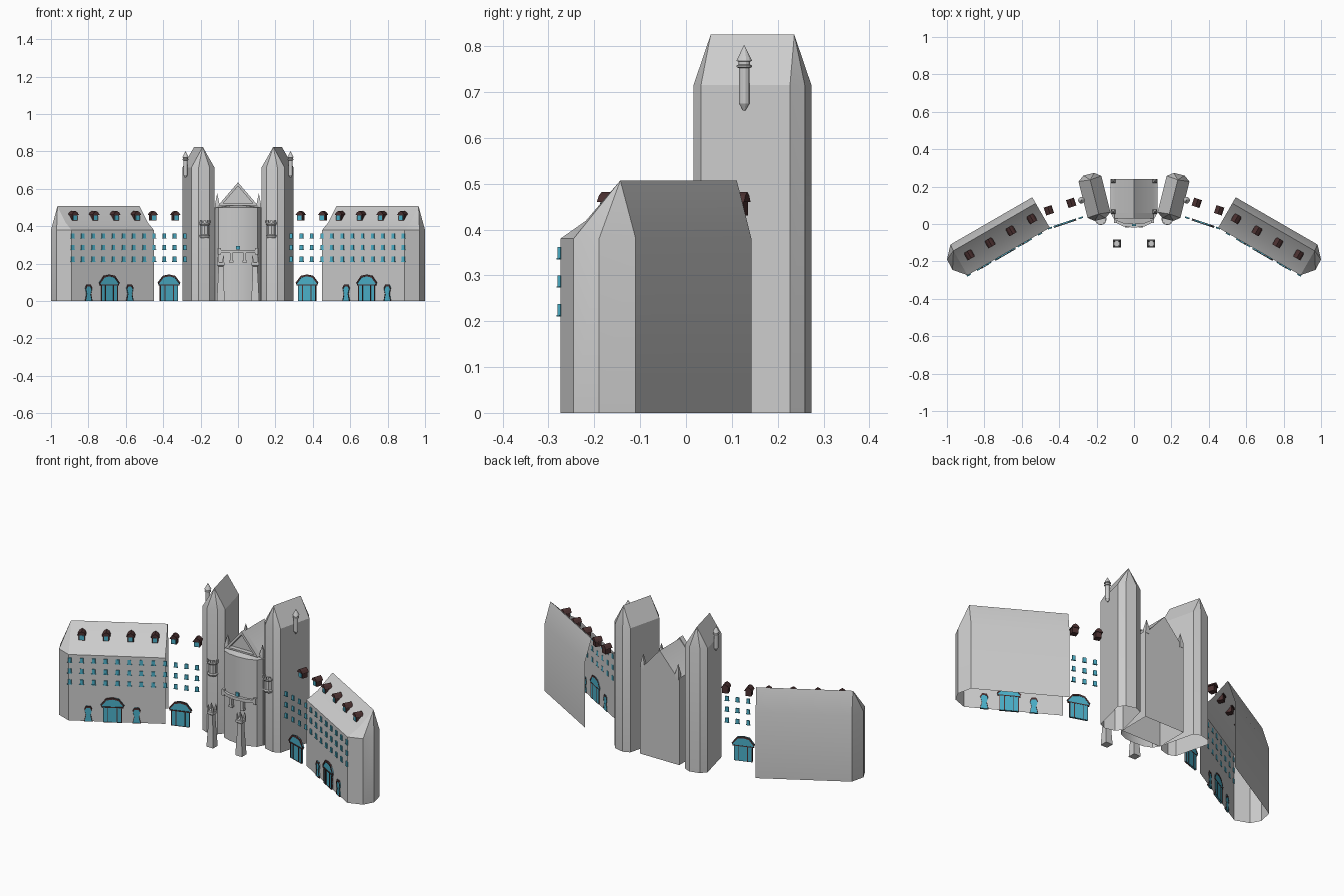
import bpy, bmesh, math
from mathutils import Matrix, Vector

if "Cube" in bpy.data.objects:
    bpy.data.objects.remove(bpy.data.objects["Cube"])

I = Matrix.Identity(4)


def material(name, rgb):
    m = bpy.data.materials.new(name)
    m.diffuse_color = (*rgb, 1)
    m.use_nodes = True
    m.node_tree.nodes["Principled BSDF"].inputs["Base Color"].default_value = m.diffuse_color
    return m


BLUE = material("blue_glass", (0.07, 0.43, 0.58))
BROWN = material("dark_brown", (0.07, 0.03, 0.03))


def frame(x, y, deg):
    return Matrix.Translation((x, y, 0)) @ Matrix.Rotation(math.radians(deg), 4, 'Z')


def add(bm, pts, faces, M=I):
    vs = [bm.verts.new(M @ Vector(p)) for p in pts]
    for f in faces:
        bm.faces.new([vs[i] for i in f])


def plate(bm, outline, y0, y1, M=I):
    """Extrude an x-z outline along y."""
    n = len(outline)
    pts = [(x, y, z) for y in (y0, y1) for x, z in outline]
    add(bm, pts, [range(n), range(n, 2 * n)] +
        [(i, (i + 1) % n, n + (i + 1) % n, n + i) for i in range(n)], M)


def ring(bm, outline, k, c, y0, y1, M=I):
    """Frame between an outline and its copy scaled by k about c."""
    n = len(outline)
    inner = [(c[0] + (x - c[0]) * k, c[1] + (z - c[1]) * k) for x, z in outline]
    pts = [(x, y, z) for o in (outline, inner) for y in (y0, y1) for x, z in o]
    faces = []
    for i in range(n):
        j = (i + 1) % n
        for a, b in ((0, n), (n, 3 * n), (3 * n, 2 * n), (2 * n, 0)):
            faces.append((a + i, a + j, b + j, b + i))
    add(bm, pts, faces, M)


def box(bm, x0, x1, y0, y1, z0, z1, M=I):
    plate(bm, [(x0, z0), (x1, z0), (x1, z1), (x0, z1)], y0, y1, M)


def lathe(bm, prof, n, M=I):
    """Revolve (radius, z) pairs with n sides."""
    pts = [(r * math.cos(2 * math.pi * (i + .5) / n), r * math.sin(2 * math.pi * (i + .5) / n), z)
           for r, z in prof for i in range(n)]
    faces = [(a * n + i, a * n + (i + 1) % n, (a + 1) * n + (i + 1) % n, (a + 1) * n + i)
             for a in range(len(prof) - 1) for i in range(n)]
    add(bm, pts, faces + [range(n), range(len(pts) - n, len(pts))], M)


def finish(bm, name, mat=None, mirror=True):
    bmesh.ops.recalc_face_normals(bm, faces=bm.faces)
    me = bpy.data.meshes.new(name)
    bm.to_mesh(me)
    bm.free()
    ob = bpy.data.objects.new(name, me)
    bpy.context.collection.objects.link(ob)
    if mat:
        me.materials.append(mat)
    bpy.ops.object.select_all(action='DESELECT')
    ob.select_set(True)
    bpy.context.view_layer.objects.active = ob
    bpy.ops.object.shade_smooth_by_angle(angle=math.radians(25))
    if mirror:
        mod = ob.modifiers.new("Mirror", 'MIRROR')
        mod.use_mirror_merge = False
    return ob


WING, LINK = frame(.45, -.02, -30), frame(.45, -.02, -18.4)


def on_wing(x):
    return WING @ Matrix.Translation(((x - .45) / .866, 0, 0))


def on_link(x):
    return LINK @ Matrix.Translation(((x - .45) / .949, 0, 0))


# Wings: shells open below and at the inner end, with a rounded outer end
E, R = .38, .507
foot = [(0, 0), (.508, 0), (.563, .065), (.561, .128), (.505, .188), (0, .188)]
pts = [(x, y, 0) for x, y in foot] + [(x, y, E) for x, y in foot]
pts += [(0, .064, .419), (.508, .064, .419), (0, .151, R), (.508, .151, R)]
faces = [(i, i + 1, i + 7, i + 6) for i in range(5)]
faces += [(6, 7, 13, 12), (12, 13, 15, 14), (14, 15, 10, 11),
          (7, 8, 13), (13, 8, 15), (8, 9, 15), (9, 10, 15)]
bm = bmesh.new()
add(bm, pts, faces, WING)
finish(bm, "wing")

# Towers: stretched octagons with hipped ridge roofs
TOWER = frame(.2115, .145, -14)
half = [(.03, -.125), (.063, -.1), (.063, .1), (.03, .125)]
foot = half + [(-x, -y) for x, y in half]
pts = [(x, y, z) for z in (0, .715) for x, y in foot] + [(0, -.094, .825), (0, .094, .825)]
faces = [(i, (i + 1) % 8, 8 + (i + 1) % 8, 8 + i) for i in range(8)]
faces += [(8, 9, 16), (9, 10, 17, 16), (10, 11, 17), (11, 12, 17), (12, 13, 17),
          (13, 14, 16, 17), (14, 15, 16), (15, 8, 16)]
bm = bmesh.new()
add(bm, pts, faces, TOWER)
finish(bm, "tower")

# Slim turret on each tower's outer side
bm = bmesh.new()
lathe(bm, [(.003, .66), (.012, .675), (.012, .752), (.017, .754), (.017, .758), (.013, .76),
           (.013, .766), (.018, .768), (.0005, .802)], 12, Matrix.Translation((.281, .127, 0)))
finish(bm, "side_turret")

# Squat crowned turret on each tower's front
bm = bmesh.new()
T = Matrix.Translation((.178, .025, 0))
lathe(bm, [(.024, .338), (.03, .35), (.025, .356), (.025, .405), (.031, .412), (.031, .42)], 10, T)
for i in range(8):
    box(bm, -.006, .006, -.031, -.024, .418, .432, T @ Matrix.Rotation(i * math.pi / 4, 4, 'Z'))
finish(bm, "front_turret")

# Central hall: gabled block running front to back, open below
prof = [(-.125, 0), (-.125, .5), (-.1, .515), (0, .628), (.1, .515), (.125, .5), (.125, 0)]
n = len(prof)
bm = bmesh.new()
add(bm, [(x, y, z) for y in (.055, .24) for x, z in prof],
    [range(n), range(n, 2 * n)] + [(i, i + 1, n + i + 1, n + i) for i in range(n - 1)])
finish(bm, "central_hall", mirror=False)

# Bowed front bay of the hall
arc = [(-.122, .055), (-.105, .022), (-.06, .004), (0, -.002), (.06, .004), (.105, .022), (.122, .055)]
n = len(arc)
bm = bmesh.new()
add(bm, [(x, y, z) for z in (0, .5) for x, y in arc] + [(0, .055, .515)],
    [(i, i + 1, n + i + 1, n + i) for i in range(n - 1)] +
    [(n + i, n + i + 1, 2 * n) for i in range(n - 1)])
finish(bm, "front_bay", mirror=False)

# Pediment frame and corner pinnacles
bm = bmesh.new()
ring(bm, [(-.105, .512), (.105, .512), (0, .635)], .76, (0, .55), .03, .06)
finish(bm, "pediment", mirror=False)
bm = bmesh.new()
for y in (.065, .23):
    lathe(bm, [(.016, .49), (.016, .522), (.0005, .575)], 4, Matrix.Translation((.111, y, 0)))
finish(bm, "pinnacle")

# Entrance canopy following the bay, with brackets
bm = bmesh.new()
path = [(-.108, .012), (-.06, -.012), (0, -.02), (.06, -.012), (.108, .012)]
n = len(path)
pts = [(x, y + dy, z) for dy, z in ((0, .256), (0, .274), (.02, .274), (.02, .256)) for x, y in path]
add(bm, pts, [(a * n + i, a * n + i + 1, (a + 1) % 4 * n + i + 1, (a + 1) % 4 * n + i)
              for a in range(4) for i in range(n - 1)] +
    [(0, n, 2 * n, 3 * n), (n - 1, 2 * n - 1, 3 * n - 1, 4 * n - 1)])
for s in (-1, 1):
    box(bm, s * .1 - .008, s * .1 + .008, .005, .03, .248, .284)
    box(bm, s * .036 - .007, s * .036 + .007, -.018, .004, .205, .258)
    box(bm, s * .036 - .011, s * .036 + .011, -.018, .004, .205, .217)
finish(bm, "entrance_canopy", mirror=False)
bm = bmesh.new()
box(bm, -.01, .01, -.01, .002, .275, .295)
finish(bm, "entrance_window", BLUE, False)

# Free-standing gate pillars
bm = bmesh.new()
P = Matrix.Translation((.092, -.105, 0))
lathe(bm, [(.03, 0), (.019, .15), (.019, .185), (.028, .19), (.028, .205), (.022, .21)], 4, P)
for sx in (-1, 1):
    for sy in (-1, 1):
        lathe(bm, [(.006, .2), (.006, .225), (.0005, .245)], 4,
              P @ Matrix.Translation((sx * .014, sy * .014, 0)))
finish(bm, "gate_pillar")

# Windows: three rows across wings and links
bm = bmesh.new()
spots = [on_wing(.885 - i * .0545) for i in range(8)] + [on_link(.45 - i * .055) for i in range(4)]
for M in spots:
    for z in (.225, .288, .35):
        box(bm, -.009, .009, -.005, .002, z - .012, z + .012, M)
        box(bm, -.012, .012, -.006, .002, z - .015, z - .012, M)
finish(bm, "window", BLUE)

# Doors with dark frames, and waisted side niches
door = [(-.05, 0), (.05, 0), (.05, .085), (.063, .098), (.034, .135), (0, .142),
        (-.034, .135), (-.063, .098), (-.05, .085)]
niche = [(-.022, 0), (.022, 0), (.013, .04), (.021, .07), (.012, .088),
         (-.012, .088), (-.021, .07), (-.013, .04)]
glass, trim = bmesh.new(), bmesh.new()
for M in (on_wing(.69), on_link(.37)):
    plate(glass, door, -.004, .002, M)
    ring(trim, door, .93, (0, .0), -.008, .003, M)
    box(trim, -.058, .058, -.008, .003, .084, .089, M)
    for s in (-.024, .024):
        box(trim, s - .002, s + .002, -.008, .003, 0, .085, M)
for x in (.58, .8):
    plate(glass, niche, -.004, .002, on_wing(x))
    ring(trim, niche, .88, (0, 0), -.007, .003, on_wing(x))
finish(glass, "door", BLUE)
finish(trim, "door_frame", BROWN)

# Dormers along the roof line
body, pane = bmesh.new(), bmesh.new()
for M in [on_wing(.45 + .866 * d) for d in (.06, .188, .317, .445)] + [on_link(.427), on_link(.307)]:
    box(body, -.016, .016, .074, .108, .43, .464, M)
    plate(body, [(-.022, .46), (.022, .46), (.013, .474), (0, .482), (-.013, .474)], .068, .112, M)
    box(pane, -.011, .011, .07, .076, .434, .458, M)
finish(body, "dormer", BROWN)
finish(pane, "dormer_window", BLUE)
